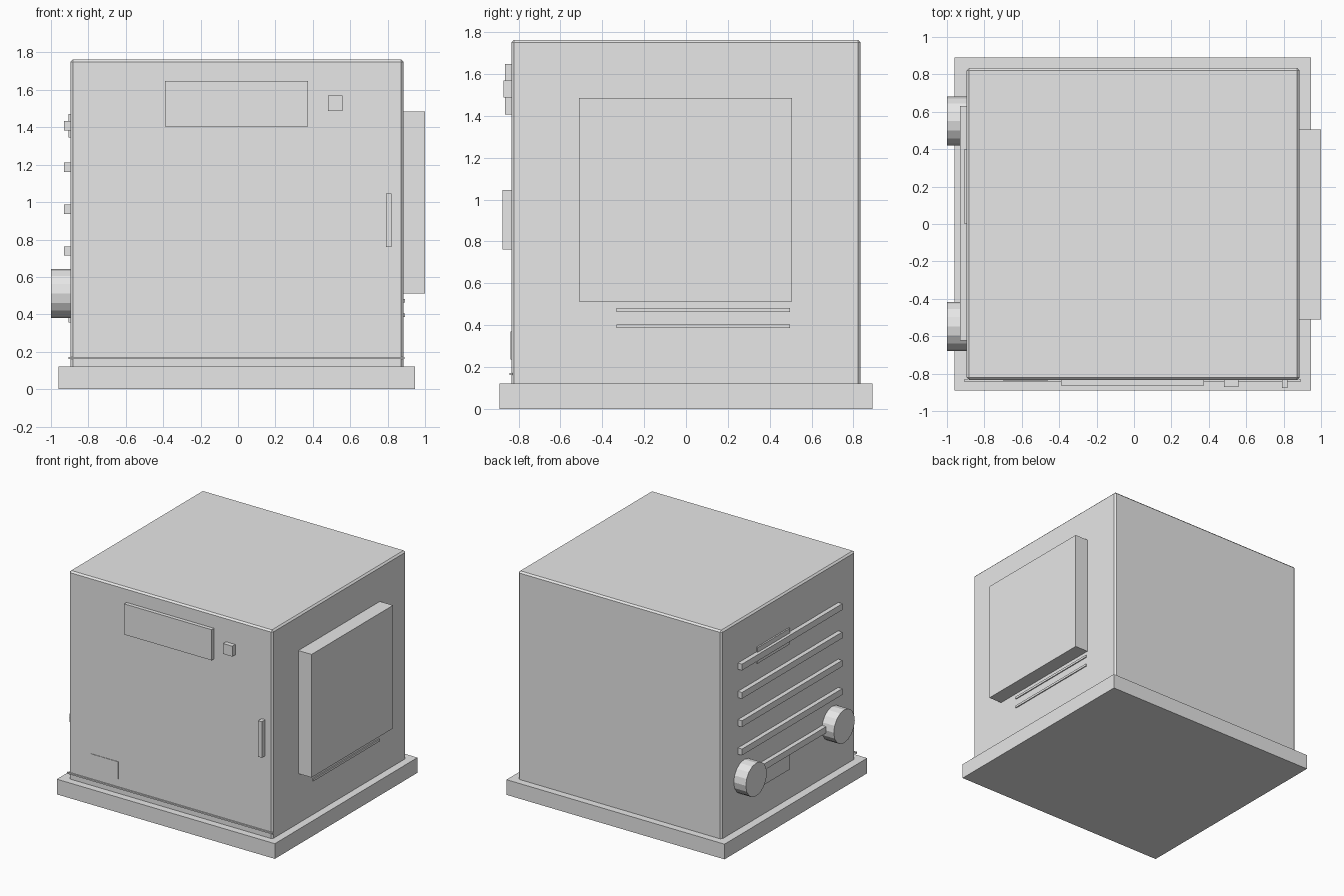
import bpy, bmesh, math
from mathutils import Matrix, Vector

if "Cube" in bpy.data.objects:
    bpy.data.objects.remove(bpy.data.objects["Cube"])

grey = bpy.data.materials.new("light_grey")
grey.diffuse_color = (0.8, 0.8, 0.8, 1)
grey.use_nodes = True
grey.node_tree.nodes["Principled BSDF"].inputs["Base Color"].default_value = grey.diffuse_color


def finish(name, bm):
    mesh = bpy.data.meshes.new(name)
    bm.to_mesh(mesh)
    bm.free()
    mesh.materials.append(grey)
    ob = bpy.data.objects.new(name, mesh)
    bpy.context.collection.objects.link(ob)
    return ob


def box(name, x, y, z, bevel=0):
    """Box from (min, max) ranges on each axis."""
    bm = bmesh.new()
    bmesh.ops.create_cube(bm, size=1)
    for v in bm.verts:
        v.co = Vector([(r[0] + r[1]) / 2 + c * (r[1] - r[0]) for r, c in zip((x, y, z), v.co)])
    if bevel:
        bmesh.ops.bevel(bm, geom=bm.edges[:], offset=bevel, segments=1, affect='EDGES')
    return finish(name, bm)


# plinth and main cabinet
box("plinth", (-0.96, 0.945), (-0.89, 0.89), (0, 0.12))
box("cabinet", (-0.895, 0.885), (-0.834, 0.834), (0.105, 1.763), 0.013)

# front: display panel, button, door handle, label plate, bottom seam
box("display_panel", (-0.39, 0.375), (-0.864, -0.83), (1.405, 1.647))
box("button", (0.48, 0.56), (-0.871, -0.83), (1.487, 1.569))
box("door_handle", (0.79, 0.822), (-0.877, -0.83), (0.76, 1.045))
box("label_plate", (-0.7, -0.46), (-0.838, -0.831), (0.235, 0.37))
box("bottom_seam", (-0.905, 0.89), (-0.844, -0.83), (0.161, 0.172))

# right side: raised panel and two thin trim strips
box("side_panel", (0.88, 1.0), (-0.51, 0.506), (0.512, 1.484))
for i, z in enumerate((0.395, 0.472)):
    box(f"trim_strip_{i}", (0.88, 0.893), (-0.332, 0.497), (z - 0.009, z + 0.009))

# left side: five rails, two small plates, two round ports
for i in range(5):
    z = 0.515 + 0.2235 * i
    box(f"rail_{i}", (-0.93, -0.89), (-0.622, 0.63), (z - 0.025, z + 0.025))
for i, z in enumerate((0.42, 1.408)):
    box(f"side_plate_{i}", (-0.907, -0.89), (0.0, 0.4), (z - 0.063, z + 0.063))
for i, y in enumerate((-0.547, 0.551)):
    bm = bmesh.new()
    bmesh.ops.create_cone(bm, cap_ends=True, segments=16, radius1=0.131, radius2=0.131, depth=0.11,
                          matrix=Matrix.Translation((-0.945, y, 0.512)) @ Matrix.Rotation(math.pi / 2, 4, 'Y'))
    finish(f"round_port_{i}", bm)
